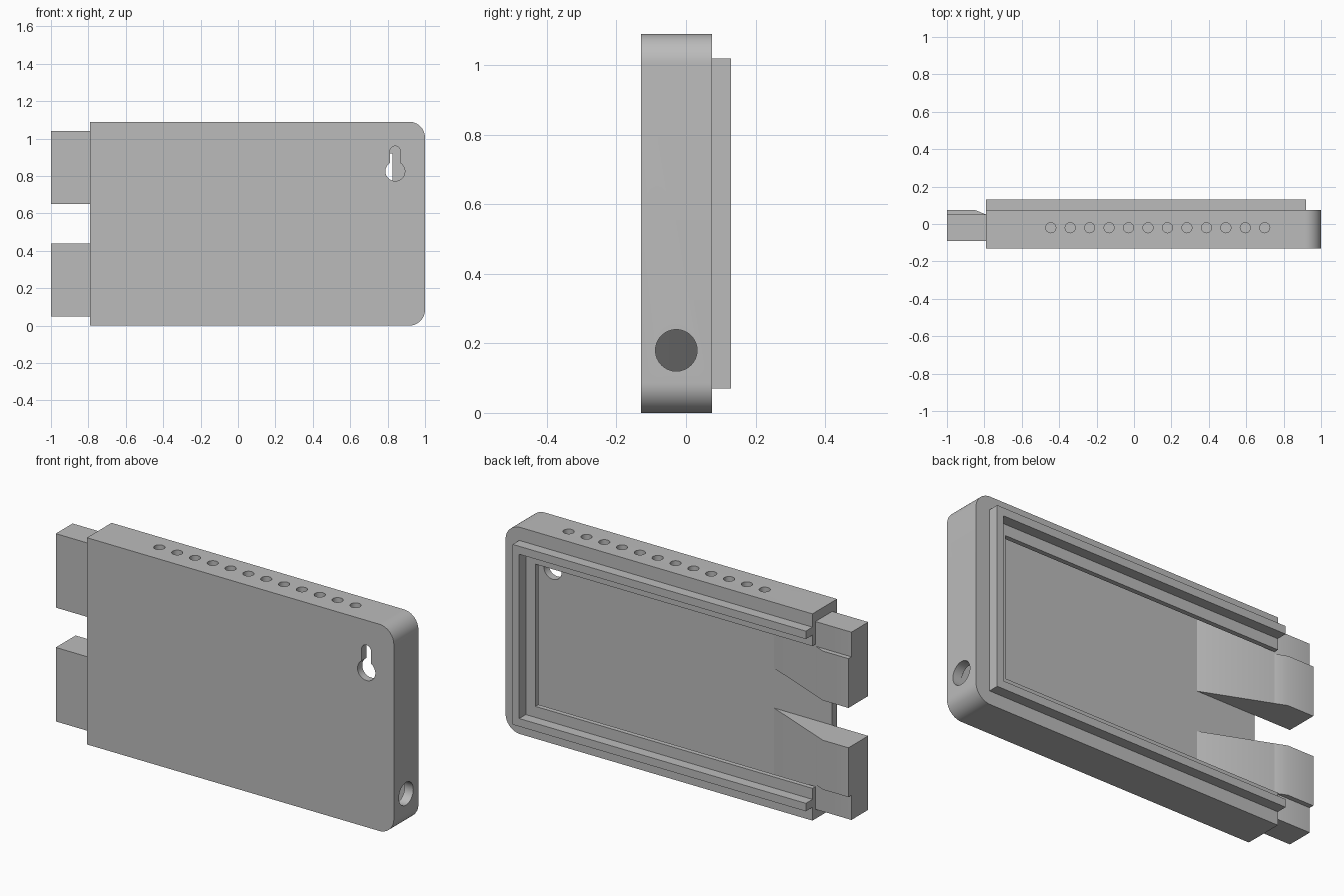
import bpy, bmesh, math
from mathutils import Vector

cube = bpy.data.objects.get("Cube")
if cube:
    bpy.data.objects.remove(cube, do_unlink=True)

grey = bpy.data.materials.new("plain grey")
grey.use_nodes = True
grey.diffuse_color = (0.5, 0.5, 0.5, 1)
grey.node_tree.nodes["Principled BSDF"].inputs["Base Color"].default_value = grey.diffuse_color

# How a profile point (u, v) and a depth w map onto x, y, z
AXES = {"x": lambda u, v, w: (w, u, v),
        "y": lambda u, v, w: (u, w, v),
        "z": lambda u, v, w: (u, v, w)}


def prism(name, profile, axis, start, end):
    """Extrude a closed 2D profile along an axis."""
    bm = bmesh.new()
    place = AXES[axis]
    face = bm.faces.new([bm.verts.new(place(u, v, start)) for u, v in profile])
    extruded = bmesh.ops.extrude_face_region(bm, geom=[face])["geom"]
    shift = Vector(place(0, 0, end - start))
    bmesh.ops.translate(bm, vec=shift, verts=[g for g in extruded if isinstance(g, bmesh.types.BMVert)])
    bmesh.ops.recalc_face_normals(bm, faces=bm.faces)
    mesh = bpy.data.meshes.new(name)
    bm.to_mesh(mesh)
    bm.free()
    mesh.materials.append(grey)
    obj = bpy.data.objects.new(name, mesh)
    bpy.context.collection.objects.link(obj)
    return obj


def arc(cx, cy, r, a, b, steps):
    angles = [math.radians(a + (b - a) * i / steps) for i in range(steps + 1)]
    return [(cx + r * math.cos(t), cy + r * math.sin(t)) for t in angles]


def circle(cx, cy, r, sides=32):
    return arc(cx, cy, r, 0, 360, sides)[:-1]


def rect(u0, u1, v0, v1):
    return [(u0, v0), (u1, v0), (u1, v1), (u0, v1)]


def rounded_end(x0, x1, z0, z1, r):
    """Rectangle with rounded corners on its +x end."""
    return ([(x0, z0)] + arc(x1 - r, z0 + r, r, -90, 0, 12)
            + arc(x1 - r, z1 - r, r, 0, 90, 12) + [(x0, z1)])


def cut(obj, cutter):
    cutter.hide_render = True
    mod = obj.modifiers.new("cut", "BOOLEAN")
    mod.operation, mod.solver, mod.object = "DIFFERENCE", "EXACT", cutter
    bpy.context.view_layer.objects.active = obj
    bpy.ops.object.modifier_apply(modifier=mod.name)
    bpy.data.objects.remove(cutter, do_unlink=True)


END, TOP = -0.79, 1.09
FRONT, FLOOR, LEDGE, BACK = -0.13, -0.09, 0.05, 0.075
MID = TOP / 2

# Case body with an undercut cavity, open at one end
body = prism("case_body", rounded_end(END, 1, 0, TOP, 0.085), "y", FRONT, BACK)
cut(body, prism("cavity", rounded_end(END - 0.1, 0.95, 0.05, 1.04, 0.04), "y", FLOOR, LEDGE))
cut(body, prism("back_opening", rect(END - 0.1, 0.825, 0.17, 0.92), "y", 0, 0.2))

# Keyhole for hanging, cable hole and row of vents
half = 0.028
side = math.degrees(math.asin(half / 0.052))
keyhole = arc(0.84, 0.825, 0.052, 90 + side, 450 - side, 28) + arc(0.84, 0.932, half, 0, 180, 12)
cut(body, prism("keyhole", keyhole, "y", -0.2, FLOOR + 0.02))
cut(body, prism("cable_hole", circle(-0.028, 0.18, 0.06), "x", 0.9, 1.1))
for i in range(12):
    cut(body, prism("vent", circle(-0.445 + 0.104 * i, -0.02, 0.027, 24), "z", 1.0, 1.2))

# Raised lip around three sides of the back opening
lip = prism("lid_lip", [(END, 0.07), (0.92, 0.07), (0.92, 1.02), (END, 1.02),
                        (END, 0.978), (0.882, 0.978), (0.882, 0.112), (END, 0.112)],
            "y", BACK, 0.13)

# Two tabs that ramp down to the cavity floor, mirrored about the middle
parts = [body, lip]
for name, flip in (("lower", False), ("upper", True)):
    def span(a, b):
        return (TOP - b, TOP - a) if flip else (a, b)
    parts.append(prism(name + "_tab", [(-1, FLOOR), (-0.45, FLOOR), (END, LEDGE), (-1, LEDGE)],
                       "z", *span(0.05, 0.44)))
    parts.append(prism(name + "_tab_pad", [(-1, LEDGE), (END, LEDGE), (-0.85, BACK), (-1, BACK)],
                       "z", *span(0.18, 0.44)))

bpy.ops.object.select_all(action="DESELECT")
for obj in parts:
    obj.select_set(True)
bpy.context.view_layer.objects.active = body
bpy.ops.object.shade_smooth_by_angle(angle=math.radians(30))
